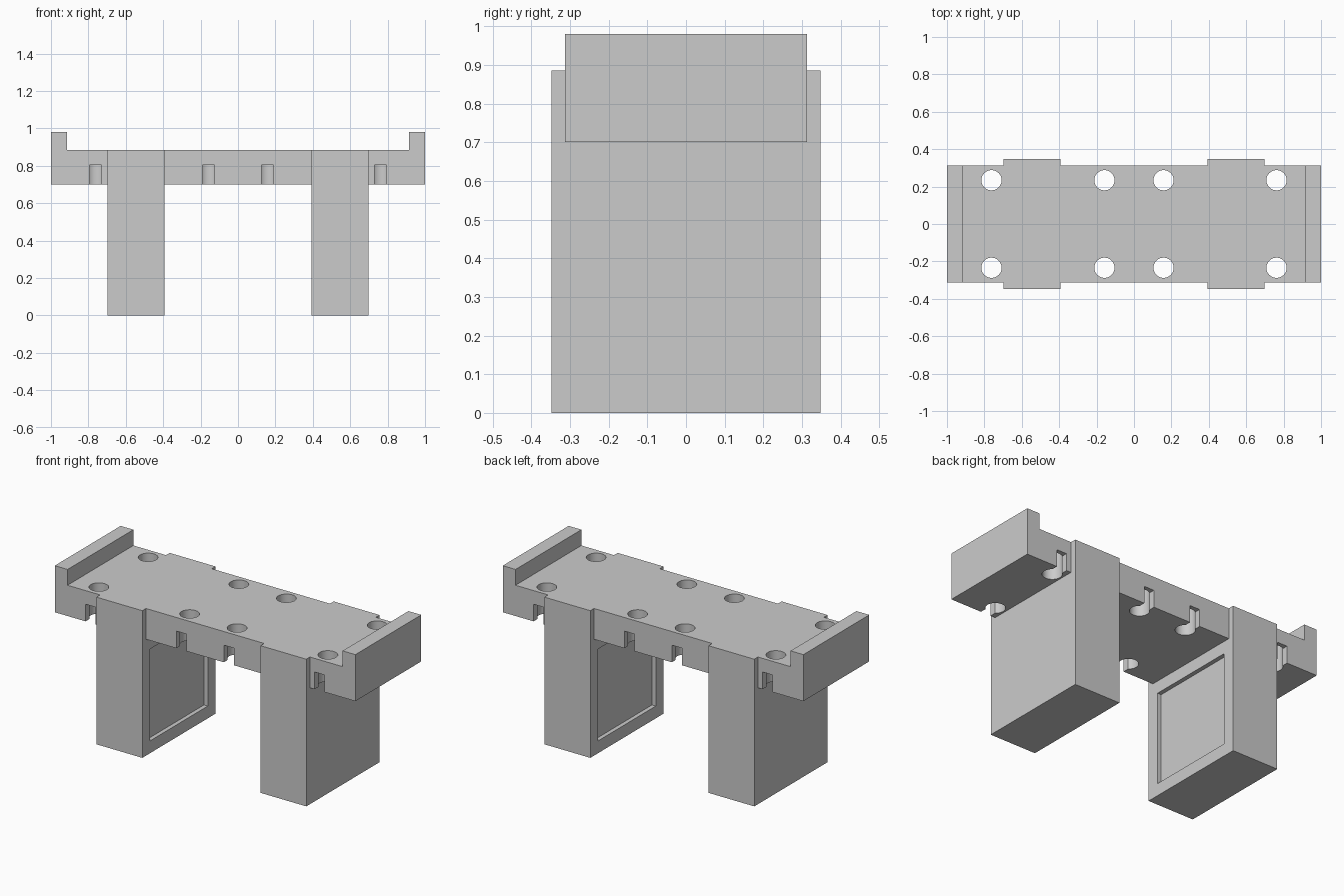
import bpy, bmesh

cube = bpy.data.objects.get("Cube")
if cube:
    bpy.data.objects.remove(cube, do_unlink=True)

# Main levels and widths
LEG_TOP, DECK_BOTTOM, LIP_TOP = 0.885, 0.70, 0.98
DECK_Y, LEG_Y = 0.313, 0.348
LEG_IN, LEG_OUT = 0.393, 0.698
HOLE_R, HOLE_Y, SLOT_HALF, SLOT_TOP = 0.054, 0.234, 0.033, 0.803

grey = bpy.data.materials.new("plain grey")
grey.use_nodes = True
grey.diffuse_color = (0.6, 0.6, 0.6, 1)
grey.node_tree.nodes["Principled BSDF"].inputs["Base Color"].default_value = (0.6, 0.6, 0.6, 1)


def finish(name, bm):
    bmesh.ops.recalc_face_normals(bm, faces=bm.faces[:])
    mesh = bpy.data.meshes.new(name)
    bm.to_mesh(mesh)
    bm.free()
    mesh.materials.append(grey)
    obj = bpy.data.objects.new(name, mesh)
    bpy.context.collection.objects.link(obj)
    return obj


def box(name, xs, ys, zs):
    bm = bmesh.new()
    bmesh.ops.create_cube(bm, size=1)
    for v in bm.verts:
        v.co = [r[0] if c < 0 else r[1] for c, r in zip(v.co, (xs, ys, zs))]
    return finish(name, bm)


def cylinder(name, x, y):
    bm = bmesh.new()
    bmesh.ops.create_cone(bm, cap_ends=True, segments=48, radius1=HOLE_R,
                          radius2=HOLE_R, depth=0.5)
    bmesh.ops.translate(bm, verts=bm.verts[:], vec=(x, y, 0.8))
    return finish(name, bm)


def combine(target, tool, operation):
    tool.hide_render = True
    mod = target.modifiers.new("combine", "BOOLEAN")
    mod.operation, mod.object, mod.solver = operation, tool, "EXACT"
    bpy.context.view_layer.objects.active = target
    bpy.ops.object.modifier_apply(modifier=mod.name)
    bpy.data.objects.remove(tool, do_unlink=True)


# Deck with raised end lips, extruded from its side profile
half = [(0.915, LEG_TOP), (0.915, LIP_TOP), (1, LIP_TOP), (1, DECK_BOTTOM)]
profile = half + [(-x, z) for x, z in reversed(half)]
bm = bmesh.new()
face = bm.faces.new([bm.verts.new((x, -DECK_Y, z)) for x, z in profile])
side = bmesh.ops.extrude_face_region(bm, geom=[face])
bmesh.ops.translate(bm, vec=(0, 2 * DECK_Y, 0),
                    verts=[g for g in side["geom"] if isinstance(g, bmesh.types.BMVert)])
bench = finish("bench", bm)

# Legs, each with a shallow recessed panel on the inner side
for s in (-1, 1):
    leg = box("leg", sorted((s * LEG_IN, s * LEG_OUT)), (-LEG_Y, LEG_Y), (0, LEG_TOP))
    panel = box("panel_cutter", sorted((s * (LEG_IN - 0.1), s * (LEG_IN + 0.025))),
                (-0.274, 0.274), (0.074, 0.626))
    combine(leg, panel, "DIFFERENCE")
    combine(bench, leg, "UNION")

# Round through holes, with a slot from each to the nearest long edge
for x in (-0.762, -0.158, 0.158, 0.762):
    for s in (-1, 1):
        combine(bench, cylinder("hole_cutter", x, s * HOLE_Y), "DIFFERENCE")
        slot = box("slot_cutter", (x - SLOT_HALF, x + SLOT_HALF),
                   sorted((s * HOLE_Y, s * 0.4)), (0.6, SLOT_TOP))
        combine(bench, slot, "DIFFERENCE")

# Smooth hole walls, sharp edges elsewhere
bpy.ops.object.select_all(action="DESELECT")
bench.select_set(True)
bpy.context.view_layer.objects.active = bench
bpy.ops.object.shade_smooth_by_angle()
